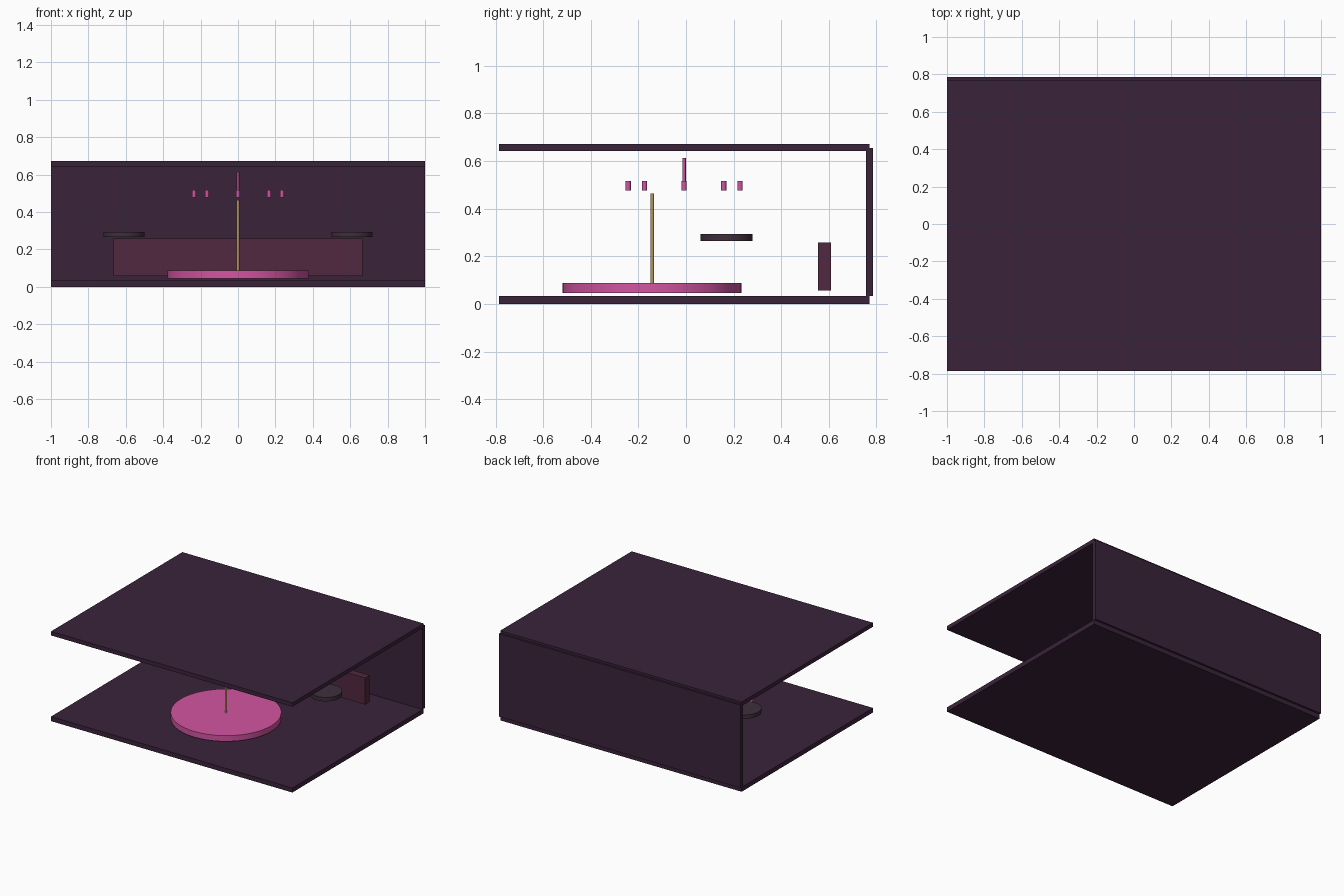
import bpy, math

if "Cube" in bpy.data.objects:
    bpy.data.objects.remove(bpy.data.objects["Cube"])

def mat(name, rgb):
    m = bpy.data.materials.new(name)
    m.diffuse_color = (*rgb, 1)
    m.use_nodes = True
    m.node_tree.nodes["Principled BSDF"].inputs["Base Color"].default_value = m.diffuse_color
    return m

PURPLE = mat("dark_purple", (0.042, 0.017, 0.042))
PINK = mat("pink", (0.65, 0.09, 0.36))
WINE = mat("wine", (0.085, 0.021, 0.05))
BRASS = mat("brass", (0.5, 0.3, 0.1))
DARK = mat("dark_top", (0.05, 0.028, 0.045))

def box(name, lo, hi, m):
    bpy.ops.mesh.primitive_cube_add(size=1, location=[(a + b) / 2 for a, b in zip(lo, hi)])
    o = bpy.context.object
    o.name = name
    o.scale = [b - a for a, b in zip(lo, hi)]
    bpy.ops.object.transform_apply(location=False, rotation=False, scale=True)
    o.data.materials.append(m)

def disc(name, x, y, r, z0, z1, m, sides=48):
    bpy.ops.mesh.primitive_cylinder_add(vertices=sides, radius=r, depth=z1 - z0,
                                        location=(x, y, (z0 + z1) / 2))
    o = bpy.context.object
    o.name = name
    bpy.ops.object.shade_smooth_by_angle(angle=math.radians(35))
    o.data.materials.append(m)

# room shell
box("floor", (-1, -0.785, 0), (1, 0.77, 0.034), PURPLE)
box("ceiling", (-1, -0.785, 0.642), (1, 0.77, 0.672), PURPLE)
box("back_wall", (-1, 0.755, 0.034), (1, 0.785, 0.655), PURPLE)

# round stage and pole
disc("stage", 0, -0.142, 0.376, 0.045, 0.088, PINK)
disc("pole", 0, -0.142, 0.008, 0.088, 0.463, BRASS, 16)

# bench along the back
box("back_bench", (-0.665, 0.555, 0.057), (0.665, 0.608, 0.257), WINE)

# side table tops
for side, s in (("left", -1), ("right", 1)):
    disc(side + "_table_top", s * 0.61, 0.17, 0.11, 0.265, 0.294, DARK, 32)

# hanging ring of lamps with its rod
CY = -0.008
disc("lamp_rod", 0, CY, 0.007, 0.48, 0.613, PINK, 12)
for i in range(8):
    a = i * math.pi / 4
    disc(f"lamp_{i + 1}", 0.235 * math.cos(a), CY + 0.235 * math.sin(a),
         0.011, 0.477, 0.517, PINK, 12)
